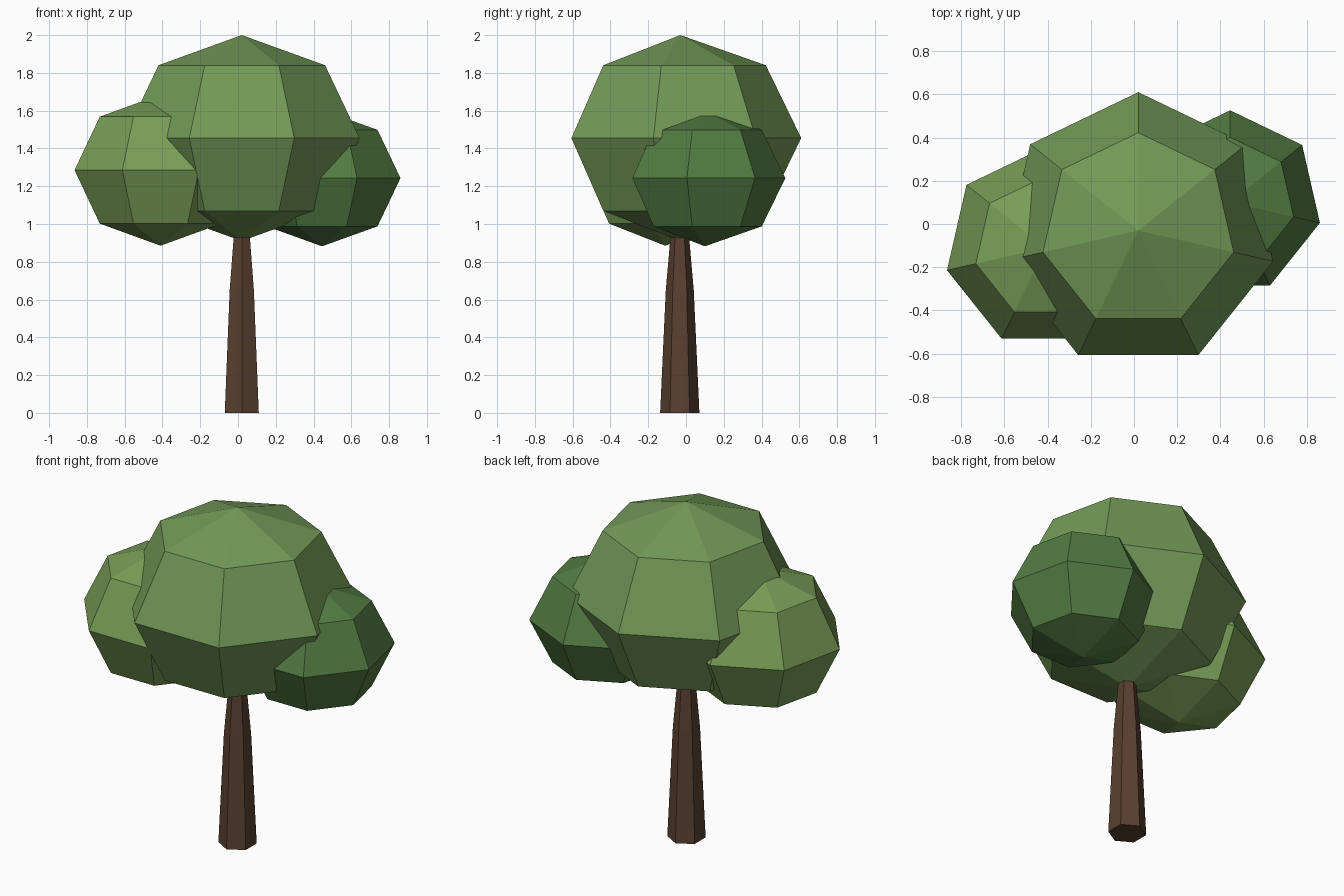
import bpy
from math import sin, cos, pi

if "Cube" in bpy.data.objects:
    bpy.data.objects.remove(bpy.data.objects["Cube"])


def paint(name, rgb):
    mat = bpy.data.materials.new(name)
    mat.diffuse_color = (*rgb, 1)
    mat.use_nodes = True
    mat.node_tree.nodes["Principled BSDF"].inputs["Base Color"].default_value = mat.diffuse_color
    return mat


def lathe(name, centre, profile, sides, mat):
    """Faceted solid from (radius, height) rings; radius 0 makes a pole. One corner points to +y."""
    verts, rings, faces = [], [], []
    for r, z in profile:
        n = sides if r else 1
        rings.append([len(verts) + i for i in range(n)])
        for i in range(n):
            a = pi / 2 + 2 * pi * i / sides
            verts.append((r * cos(a), r * sin(a), z))
    for low, high in zip(rings, rings[1:]):
        for i in range(sides):
            j = (i + 1) % sides
            if len(low) == 1:
                faces.append((low[0], high[j], high[i]))
            elif len(high) == 1:
                faces.append((low[i], low[j], high[0]))
            else:
                faces.append((low[i], low[j], high[j], high[i]))
    if len(rings[0]) > 1:
        faces.append(rings[0][::-1])
    if len(rings[-1]) > 1:
        faces.append(rings[-1])
    mesh = bpy.data.meshes.new(name)
    mesh.from_pydata(verts, [], faces)
    mesh.materials.append(mat)
    obj = bpy.data.objects.new(name, mesh)
    obj.location = centre
    bpy.context.collection.objects.link(obj)
    return obj


def foliage(name, centre, radius, height, mat):
    """Seven-sided squashed ball with four bands."""
    s = 0.5 ** 0.5
    profile = [(0, -height), (radius * s, -height * s), (radius, 0),
               (radius * s, height * s), (0, height)]
    return lathe(name, centre, profile, 7, mat)


bark = paint("bark", (0.10, 0.052, 0.03))
leaf_mid = paint("leaf_mid", (0.17, 0.32, 0.095))
leaf_light = paint("leaf_light", (0.19, 0.34, 0.095))
leaf_dark = paint("leaf_dark", (0.085, 0.20, 0.055))

# Six-sided tapering trunk, its top buried in the crown
lathe("trunk", (0.02, -0.033, 0),
      [(0.104, 0), (0.074, 0.65), (0.039, 1.05)], 6, bark)

# Three overlapping leaf clumps
foliage("main_crown", (0.02, -0.03, 1.455), 0.64, 0.545, leaf_mid)
foliage("left_clump", (-0.41, -0.11, 1.285), 0.467, 0.40, leaf_light)
foliage("right_clump", (0.445, 0.10, 1.243), 0.426, 0.361, leaf_dark)
